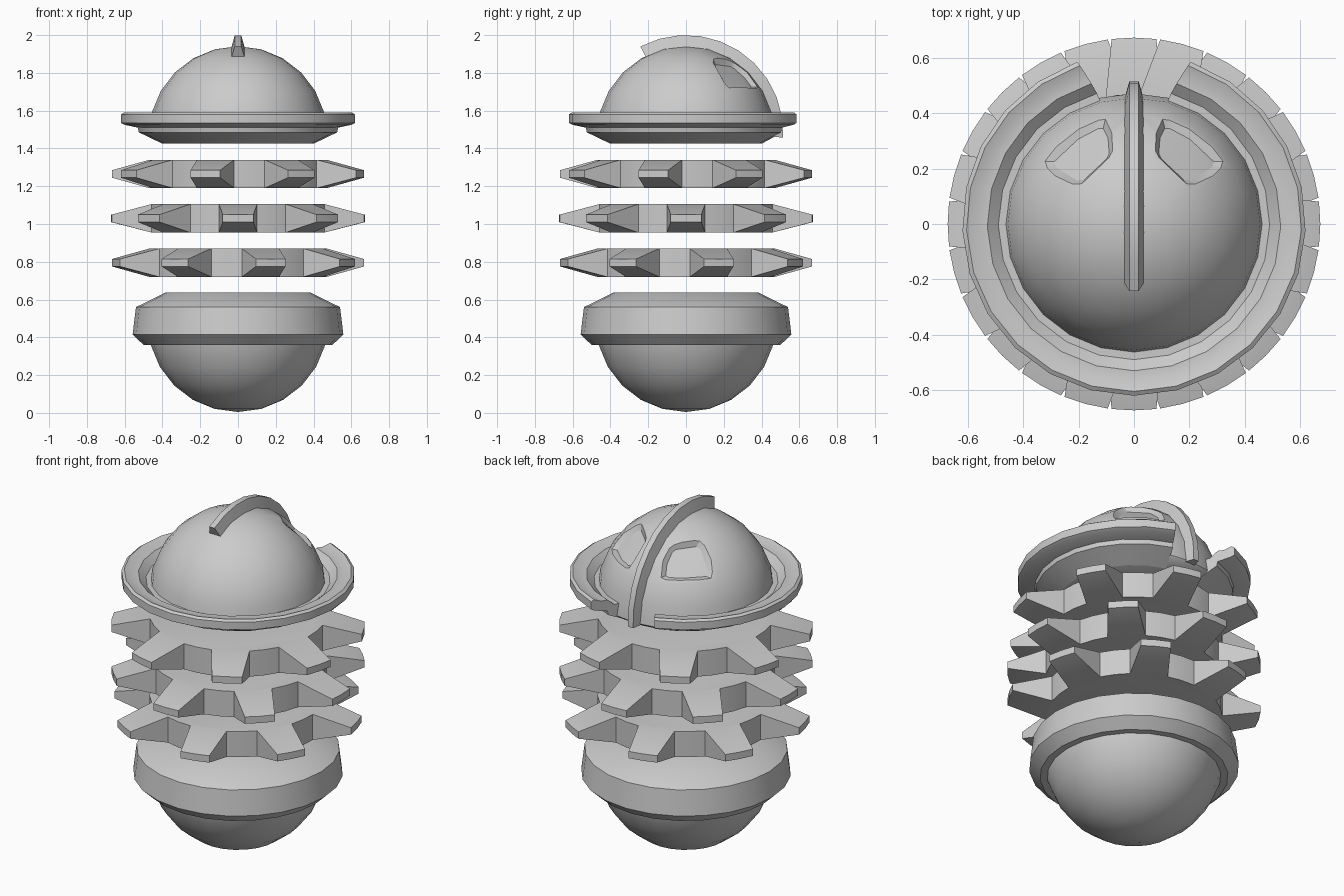
import bpy, bmesh
from math import sin, cos, radians, pi
from mathutils import Vector

if "Cube" in bpy.data.objects:
    bpy.data.objects.remove(bpy.data.objects["Cube"])

SEG = 24


def finish(name, bm, angle=30):
    bmesh.ops.remove_doubles(bm, verts=bm.verts, dist=1e-5)
    bmesh.ops.recalc_face_normals(bm, faces=bm.faces)
    me = bpy.data.meshes.new(name)
    bm.to_mesh(me)
    bm.free()
    ob = bpy.data.objects.new(name, me)
    bpy.context.collection.objects.link(ob)
    smooth(ob, angle)
    return ob


def smooth(ob, angle=30):
    bpy.ops.object.select_all(action='DESELECT')
    ob.select_set(True)
    bpy.context.view_layer.objects.active = ob
    bpy.ops.object.shade_smooth_by_angle(angle=radians(angle))


def lathe(name, profile):
    """Revolve an (r, z) profile; ends on the axis close the solid."""
    bm = bmesh.new()
    rings = [[bm.verts.new((r * cos(2 * pi * i / SEG), r * sin(2 * pi * i / SEG), z))
              for i in range(SEG)] for r, z in profile if r > 1e-4]
    for a, b in zip(rings, rings[1:]):
        for i in range(SEG):
            j = (i + 1) % SEG
            bm.faces.new((a[i], a[j], b[j], b[i]))
    for ring, (r, z) in ((rings[0], profile[0]), (rings[-1], profile[-1])):
        if r > 1e-4:
            bm.faces.new(ring)
        else:
            c = bm.verts.new((0, 0, z))
            for i in range(SEG):
                bm.faces.new((ring[i], ring[(i + 1) % SEG], c))
    return finish(name, bm)


def sweep(bm, sections):
    """Skin equal closed sections and cap both ends."""
    rows = [[bm.verts.new(p) for p in s] for s in sections]
    n = len(rows[0])
    for a, b in zip(rows, rows[1:]):
        for i in range(n):
            j = (i + 1) % n
            bm.faces.new((a[i], a[j], b[j], b[i]))
    bm.faces.new(rows[0])
    bm.faces.new(rows[-1])


# Lower bowl and its collar
R = 0.478
bowl = [(R * sin(radians(a)), 0.005 + R - R * cos(radians(a))) for a in range(0, 76, 15)]
lathe("lower_bowl", bowl + [(0.47, 0.40)])
lathe("lower_collar", [(0.46, 0.36), (0.50, 0.36), (0.558, 0.415), (0.54, 0.56), (0.385, 0.637)])


# Three toothed discs, each turned by a third of the tooth pitch
def gear(name, z, turn):
    bm = bmesh.new()

    def pair(deg, r, h):
        a = radians(deg - 90)
        return [bm.verts.new((r * cos(a), r * sin(a), z + s * h)) for s in (1, -1)]
    root = []
    for k in range(8):
        c = turn + 45 * k
        left, right = pair(c - 12.5, 0.47, 0.075), pair(c + 12.5, 0.47, 0.075)
        tips = [pair(c + d, 0.673, 0.02) for d in (-6.9, 0, 6.9)]
        root += [left, right, pair(c + 22.5, 0.47, 0.075)]
        for a, b in zip([left] + tips, tips + [right]):
            bm.faces.new((a[0], a[1], b[1], b[0]))
        for s in (0, 1):
            bm.faces.new([left[s]] + [t[s] for t in tips] + [right[s]])
    for i in range(len(root)):
        if i % 3:
            a, b = root[i], root[(i + 1) % len(root)]
            bm.faces.new((a[0], a[1], b[1], b[0]))
    for s in (0, 1):
        bm.faces.new([p[s] for p in root])
    finish(name, bm, 25)


for label, z, turn in (("lower", 0.795, 15), ("middle", 1.03, 0), ("upper", 1.265, -15)):
    gear(label + "_toothed_disc", z, turn)

# Dome with a closed underside
R, ZC = 0.472, 1.469
dome = lathe("dome", [(0.40, 1.425), (0.465, 1.46)] +
             [(R * cos(radians(a)), ZC + R * sin(radians(a))) for a in range(0, 91, 15)])

# Recessed eye panels, cut from the dome on both sides
outline = [(0.10, 0.385), (0.078, 0.34), (0.072, 0.265), (0.085, 0.24), (0.19, 0.14),
           (0.225, 0.137), (0.325, 0.20), (0.332, 0.225), (0.22, 0.335), (0.125, 0.383)]
for side in (1, -1):
    dirs = [Vector((side * x, y, (R * R - x * x - y * y) ** 0.5)) / R for x, y in outline]
    mid = sum(dirs, Vector()).normalized()
    bm = bmesh.new()
    sweep(bm, [[(d.lerp(mid, t)).normalized() * r + Vector((0, 0, ZC)) for d in dirs]
               for t, r in ((0.2, 0.445), (-0.12, 0.50))])
    bmesh.ops.triangulate(bm, faces=bm.faces)
    cutter = finish("eye_cutter", bm)
    mod = dome.modifiers.new("eye", 'BOOLEAN')
    mod.operation, mod.solver, mod.object = 'DIFFERENCE', 'EXACT', cutter
    bpy.ops.object.select_all(action='DESELECT')
    bpy.context.view_layer.objects.active = dome
    dome.select_set(True)
    bpy.ops.object.modifier_apply(modifier=mod.name)
    bpy.data.objects.remove(cutter)
smooth(dome)

# Stepped brim, open at the back
brim = [(0.40, 1.425), (0.525, 1.485), (0.53, 1.51), (0.60, 1.525), (0.62, 1.535),
        (0.62, 1.58), (0.605, 1.59), (0.565, 1.575), (0.53, 1.575), (0.49, 1.54), (0.44, 1.54)]
N = 22
sections = []
for i in range(N + 1):
    ring = []
    for r, z in brim:
        gap = 15 + max(0, (r - 0.46) / 0.15) * 4
        a = radians(90 + gap + (360 - 2 * gap) * i / N)
        ring.append((r * cos(a), r * sin(a), z))
    sections.append(ring)
bm = bmesh.new()
sweep(bm, sections)
finish("brim", bm)

# Tapered crest running over the dome to the back
sections = []
for i in range(11):
    a = radians(-28 + 121 * i / 10)
    sections.append([(x, r * sin(a), 1.485 + r * cos(a))
                     for x, r in ((-0.037, 0.445), (-0.017, 0.515), (0.017, 0.515), (0.037, 0.445))])
bm = bmesh.new()
sweep(bm, sections)
finish("crest", bm)
